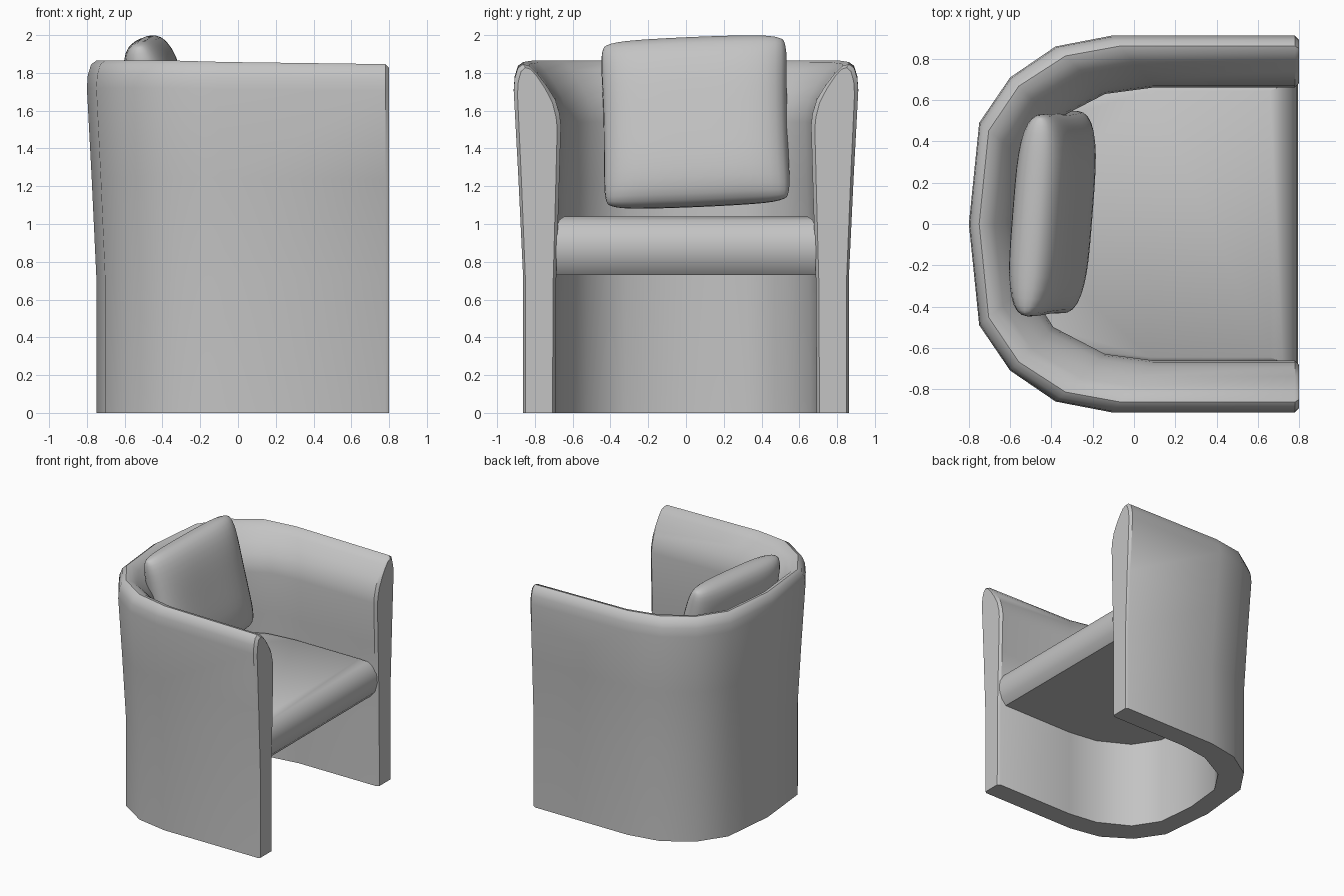
import bpy, bmesh, math
from mathutils import Vector

cube = bpy.data.objects.get("Cube")
if cube:
    bpy.data.objects.remove(cube, do_unlink=True)

# One upholstery colour
fabric = bpy.data.materials.new("grey_fabric")
fabric.use_nodes = True
GREY = (0.55, 0.55, 0.55, 1)
fabric.diffuse_color = GREY
fabric.node_tree.nodes["Principled BSDF"].inputs["Base Color"].default_value = GREY


def finish(name, bm, angle):
    bmesh.ops.remove_doubles(bm, verts=bm.verts, dist=0.0005)
    bmesh.ops.recalc_face_normals(bm, faces=bm.faces)
    mesh = bpy.data.meshes.new(name)
    bm.to_mesh(mesh)
    bm.free()
    obj = bpy.data.objects.new(name, mesh)
    bpy.context.collection.objects.link(obj)
    mesh.materials.append(fabric)
    bpy.ops.object.select_all(action="DESELECT")
    obj.select_set(True)
    bpy.context.view_layer.objects.active = obj
    bpy.ops.object.shade_smooth_by_angle(angle=math.radians(angle))
    return obj


def loft(name, rings, angle):
    """Skin closed rings in order and cap both ends."""
    bm = bmesh.new()
    loops = [[bm.verts.new(p) for p in ring] for ring in rings]
    n = len(loops[0])
    for a, b in zip(loops, loops[1:]):
        for i in range(n):
            j = (i + 1) % n
            bm.faces.new((a[i], a[j], b[j], b[i]))
    bm.faces.new(loops[0])
    bm.faces.new(loops[-1])
    return finish(name, bm, angle)


# Wrap-around arms and back: section (0 = outer, 1 = inner; height) along a U path
section = [(0.2, 0), (0.2, 0.72), (0.1, 1.25), (0.0, 1.72), (0.02, 1.79),
           (0.09, 1.845), (0.2, 1.865), (0.34, 1.855), (0.5, 1.815), (0.7, 1.75),
           (0.88, 1.675), (0.97, 1.6), (1.0, 1.54), (0.96, 1.2), (0.9, 0.72), (0.88, 0)]
slim = [(0.5 + (s - 0.5) * 0.84, z * 0.99) for s, z in section]

# outer x, y; inward x, y; height factor
path = [(0.78, 0.912, 0, -0.25, 0.99), (-0.11, 0.912, 0.21, -0.25, 0.996),
        (-0.38, 0.86, 0.24, -0.23, 1), (-0.6, 0.71, 0.21, -0.21, 1),
        (-0.75, 0.49, 0.23, -0.19, 1)]


def shell_ring(profile, x, y, dx, dy, h):
    return [Vector((x + dx * s, y + dy * s, z * h)) for s, z in profile]


half = [shell_ring(slim, 0.8, 0.912, 0, -0.25, 0.99)]
half += [shell_ring(section, *p) for p in path]
middle = shell_ring(section, -0.8, 0, 0.25, 0, 1)
mirrored = [[Vector((v.x, -v.y, v.z)) for v in r] for r in reversed(half)]
loft("arms_and_back", half + [middle] + mirrored, 40)

# Seat cushion: height, front edge, half width
levels = [(0.73, 0.73, 0.69), (0.78, 0.775, 0.69), (0.86, 0.795, 0.688),
          (0.93, 0.79, 0.685), (0.985, 0.76, 0.682), (1.02, 0.72, 0.672),
          (1.04, 0.66, 0.645)]
rings = []
for z, front, w in levels:
    side = [(front, w), (0.08, w), (-0.16, w * 0.96), (-0.42, w * 0.77), (-0.57, w * 0.48)]
    plan = side + [(-0.62, 0)] + [(x, -y) for x, y in reversed(side)]
    rings.append([(x, y, z) for x, y in plan])
loft("seat_cushion", rings, 40)

# Back pillow: two puffed sheets joined at the rim
bm = bmesh.new()
N = 20
for sign in (1, -1):
    grid = []
    for i in range(N + 1):
        row = []
        for j in range(N + 1):
            u = math.sin(math.pi * (i / N - 0.5))
            v = math.sin(math.pi * (j / N - 0.5))
            puff = max(0, (1 - u ** 4) * (1 - v ** 4)) ** 0.42
            corner = 1 - 0.05 * (u * v) ** 8
            y = 0.5 * u * corner * (1 - 0.025 * (1 - v * v))
            z = 0.45 * v * corner * (1 + 0.02 * (1 - u * u))
            row.append(bm.verts.new((sign * 0.14 * puff, y, z)))
        grid.append(row)
    for i in range(N):
        for j in range(N):
            bm.faces.new((grid[i][j], grid[i + 1][j], grid[i + 1][j + 1], grid[i][j + 1]))
pillow = finish("back_pillow", bm, 60)
pillow.location = (-0.395, 0.05, 1.54)
pillow.rotation_euler = (math.radians(2.5), math.radians(-13), math.radians(-5))
